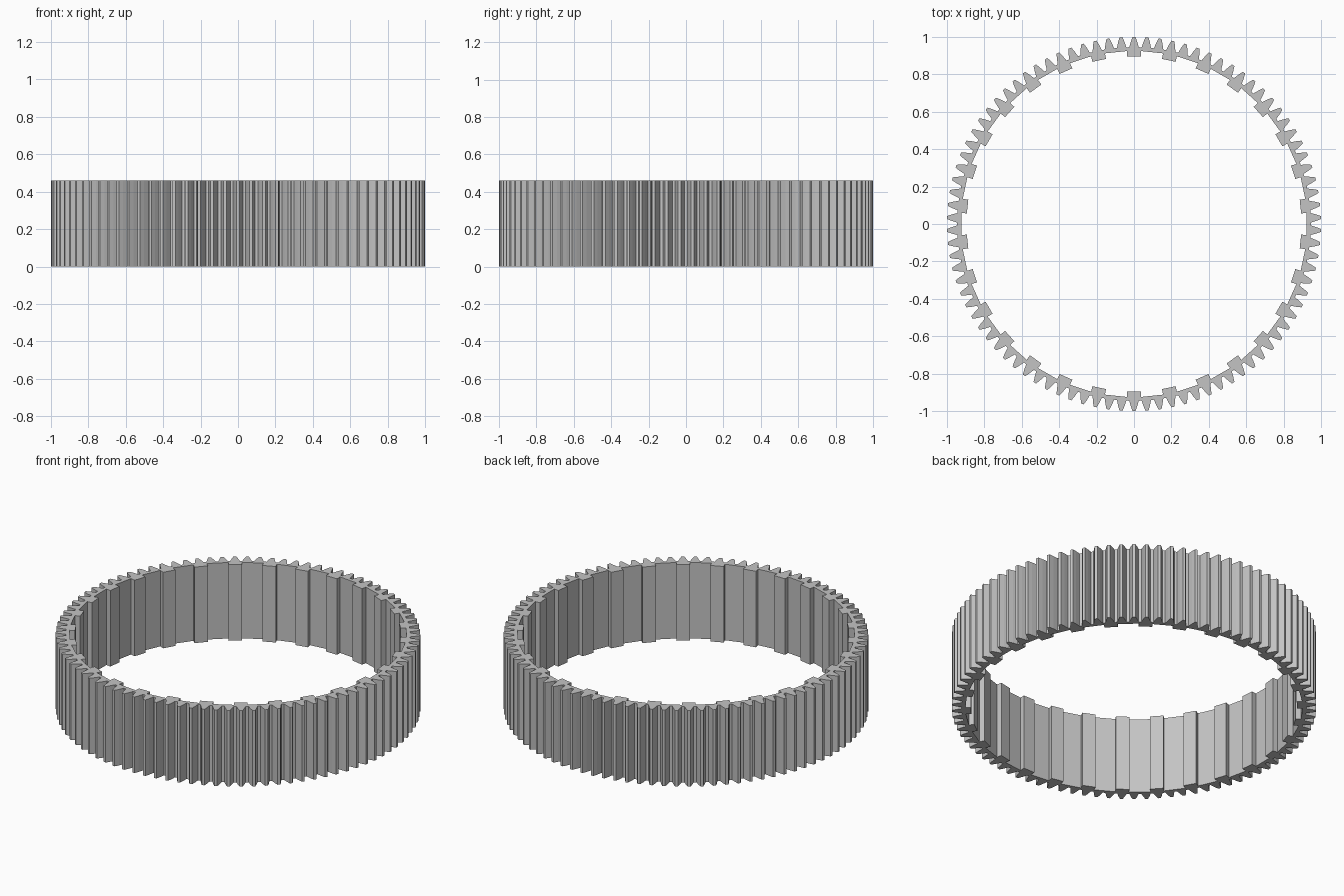
import bpy
import bmesh
from math import sin, cos, radians

cube = bpy.data.objects.get("Cube")
if cube:
    bpy.data.objects.remove(cube)

HEIGHT = 0.46
OUTER_TEETH, INNER_TEETH = 90, 30

# One tooth each, as (degrees from tooth centre, radius)
OUTER_TOOTH = [(-1.55, 0.945), (-1.0, 0.975), (-0.45, 1.0),
               (0.45, 1.0), (1.0, 0.975), (1.55, 0.945)]
INNER_TOOTH = [(-2.3, 0.925), (-2.4, 0.895), (2.4, 0.895), (2.3, 0.925)]


def toothed_loop(bm, count, tooth):
    """Closed loop of edges made by repeating a tooth around the z axis."""
    verts = []
    for i in range(count):
        for offset, r in tooth:
            a = radians(90 + 360 * i / count + offset)
            verts.append(bm.verts.new((r * cos(a), r * sin(a), 0)))
    return [bm.edges.new((v, verts[i - 1])) for i, v in enumerate(verts)]


# Flat ring between the two toothed outlines, raised to full height
bm = bmesh.new()
edges = toothed_loop(bm, OUTER_TEETH, OUTER_TOOTH)
edges += toothed_loop(bm, INNER_TEETH, INNER_TOOTH)
bmesh.ops.triangle_fill(bm, edges=edges, use_beauty=True, normal=(0, 0, 1))
raised = bmesh.ops.extrude_face_region(bm, geom=bm.faces[:], use_keep_orig=True)
top = [g for g in raised["geom"] if isinstance(g, bmesh.types.BMVert)]
bmesh.ops.translate(bm, verts=top, vec=(0, 0, HEIGHT))
bmesh.ops.recalc_face_normals(bm, faces=bm.faces[:])

mesh = bpy.data.meshes.new("gear_ring")
bm.to_mesh(mesh)
bm.free()
ring = bpy.data.objects.new("gear_ring", mesh)
bpy.context.collection.objects.link(ring)

# Plain grey
grey = bpy.data.materials.new("light_grey")
grey.use_nodes = True
colour = (0.55, 0.55, 0.55, 1)
grey.diffuse_color = colour
grey.node_tree.nodes["Principled BSDF"].inputs["Base Color"].default_value = colour
mesh.materials.append(grey)
